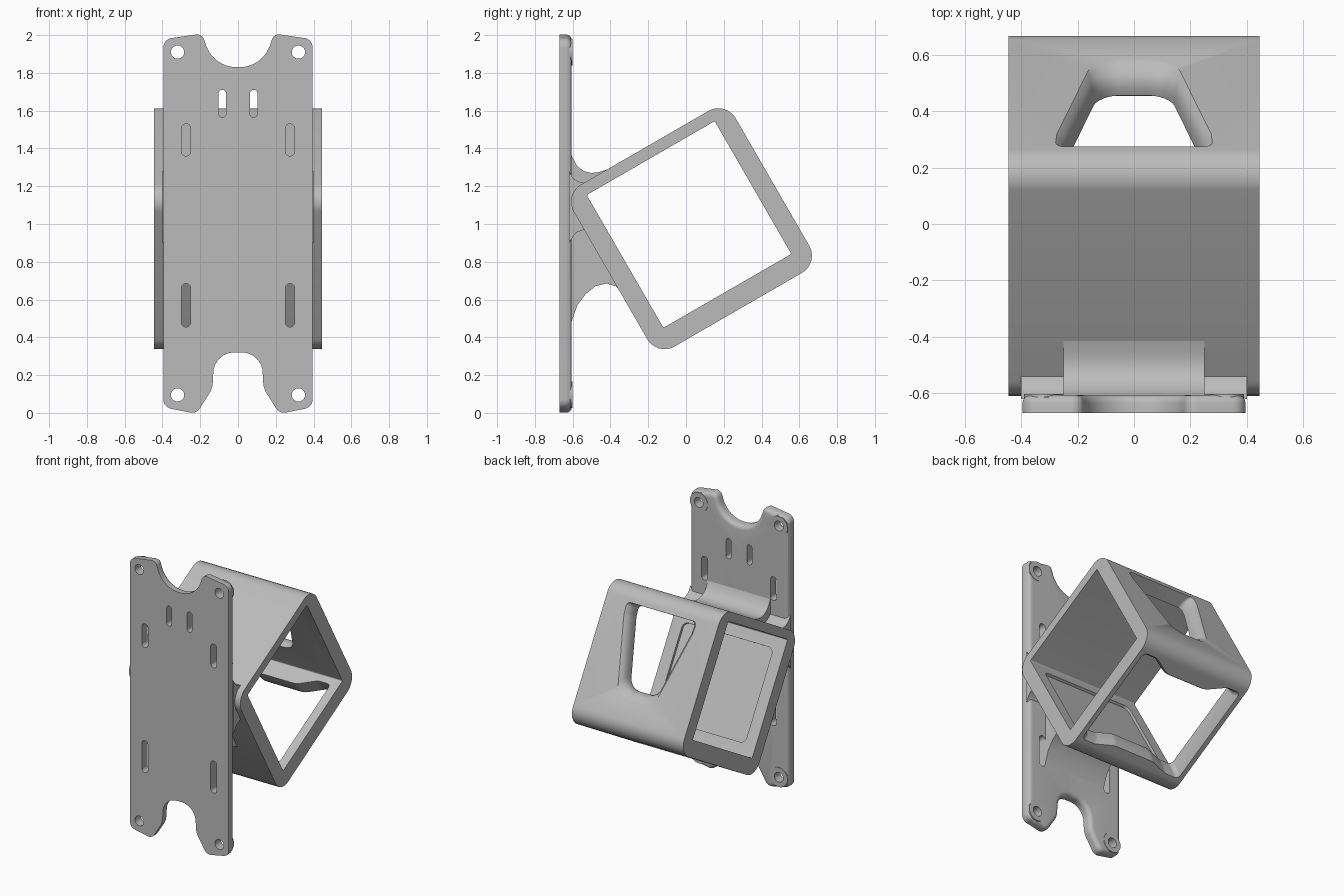
import bpy, bmesh, math
from mathutils import Vector

if "Cube" in bpy.data.objects:
    bpy.data.objects.remove(bpy.data.objects["Cube"], do_unlink=True)

grey = bpy.data.materials.new("plain grey")
grey.use_nodes = True
grey.diffuse_color = (0.5, 0.5, 0.5, 1)
grey.node_tree.nodes["Principled BSDF"].inputs["Base Color"].default_value = (0.5, 0.5, 0.5, 1)


def rounded(corners, steps=8):
    """Round every corner (a, b, radius) of a closed outline."""
    out = []
    n = len(corners)
    for i, (a, b, r) in enumerate(corners):
        p = Vector((a, b))
        if r == 0:
            out.append(p)
            continue
        d1 = (Vector(corners[i - 1][:2]) - p).normalized()
        d2 = (Vector(corners[(i + 1) % n][:2]) - p).normalized()
        half = d1.angle(d2) / 2
        t = r / math.tan(half)
        c = p + (d1 + d2).normalized() * (r / math.sin(half))
        va, vb = p + d1 * t - c, p + d2 * t - c
        out += [c + va.lerp(vb, k / steps).normalized() * r for k in range(steps + 1)]
    return out


def mirrored(half):
    return half + [(-a, b, r) for a, b, r in reversed(half)]


def box_outline(a0, a1, b0, b1, r):
    return rounded([(a0, b0, r), (a1, b0, r), (a1, b1, r), (a0, b1, r)])


def loft(name, rings, back_round=0):
    """Skin a stack of rings, close both ends, optionally round the last rim."""
    bm = bmesh.new()
    loops = [[bm.verts.new(p) for p in ring] for ring in rings]
    n = len(loops[0])
    for lo, hi in zip(loops, loops[1:]):
        for i in range(n):
            j = (i + 1) % n
            bm.faces.new((lo[i], lo[j], hi[j], hi[i]))
    bm.faces.new(loops[0])
    cap = bm.faces.new(loops[-1])
    bmesh.ops.recalc_face_normals(bm, faces=bm.faces)
    if back_round:
        bmesh.ops.bevel(bm, geom=list(cap.edges), offset=back_round, segments=4,
                        profile=0.5, affect='EDGES', clamp_overlap=False)
    mesh = bpy.data.meshes.new(name)
    bm.to_mesh(mesh)
    bm.free()
    mesh.materials.append(grey)
    ob = bpy.data.objects.new(name, mesh)
    bpy.context.collection.objects.link(ob)
    return ob


def combine(target, tool, operation='DIFFERENCE'):
    tool.hide_render = True
    mod = target.modifiers.new("combine", 'BOOLEAN')
    mod.operation, mod.object, mod.solver = operation, tool, 'EXACT'
    bpy.context.view_layer.objects.active = target
    bpy.ops.object.modifier_apply(modifier=mod.name)
    bpy.data.objects.remove(tool, do_unlink=True)


def upright(name, outline, y0, y1, back_round=0):
    return loft(name, [[(p.x, y, p.y) for p in outline] for y in (y0, y1)], back_round)


def across(name, outline, half_width):
    return loft(name, [[(x, p[0], p[1]) for p in outline] for x in (-half_width, half_width)])


# Sleeve frame: x across, u towards the back wall, v towards the top wall
COS, SIN = math.cos(math.radians(30)), 0.5


def tilt(x, u, v):
    return (x, 0.029 + COS * u - SIN * v, 0.975 + SIN * u + COS * v)


# Mounting plate with notched ends
plate_half = [(0.13, 1.83, 0.17), (0.19, 2.008, 0.04), (0.395, 1.978, 0.05),
              (0.395, 0.03, 0.05), (0.22, -0.005, 0.05), (0.135, 0.13, 0.12),
              (0.125, 0.32, 0.11)]
plate = upright("mounting_plate", rounded(mirrored(plate_half)), -0.67, -0.605, 0.03)

# Corner bosses with screw holes, and strap slots
for side in (-1, 1):
    for z in (0.095, 1.91):
        x = side * 0.32
        boss = upright("boss", box_outline(x - .07, x + .07, z - .07, z + .07, .069),
                       -0.655, -0.602)
        combine(plate, boss, 'UNION')
for side in (-1, 1):
    for x, z0, z1, w in ((0.32, 0.06, 0.13, 0.035), (0.32, 1.875, 1.945, 0.035),
                         (0.275, 0.455, 0.685, 0.024), (0.275, 1.36, 1.53, 0.024),
                         (0.083, 1.565, 1.71, 0.02)):
        x *= side
        slot = upright("slot", box_outline(x - w, x + w, z0, z1, w - 0.0005), -0.8, -0.5)
        combine(plate, slot)

# Square sleeve, open at both sides
HALF = 0.445
outer = box_outline(-0.495, 0.495, -0.495, 0.495, 0.105)
sleeve = loft("tilted_sleeve", [[tilt(x, p.x, p.y) for p in outer] for x in (-HALF, HALF)])
inner = box_outline(-0.391, 0.391, -0.38, 0.432, 0.008)
combine(sleeve, loft("bore", [[tilt(x, p.x, p.y) for p in inner] for x in (-0.6, 0.6)]))

# Tapered opening in the back wall, flaring outwards
back_shape = rounded(mirrored([(0.245, 0.366, 0.025), (0.24, 0.29, 0.04), (0.125, -0.175, 0.1)]))
top = 0.366
rings = [[tilt(p.x * s, u, top + (p.y - top) * s) for p in back_shape]
         for u, s in ((0.33, 1), (0.42, 1), (0.45, 1.02), (0.475, 1.06), (0.49, 1.12), (0.51, 1.2))]
combine(sleeve, loft("back_opening", rings))

# Wide opening in the bottom wall with bulging front and rear rims
floor_shape = rounded(mirrored([(0.15, 0.27, 0.1), (0.28, 0.34, 0.08), (0.38, 0.34, 0.03),
                                (0.38, -0.34, 0.03), (0.28, -0.34, 0.08), (0.15, -0.3, 0.1)]))
rings = [[tilt(p.x * s, p.y * s, v) for p in floor_shape]
         for v, s in ((-0.3, 1), (-0.43, 1), (-0.46, 1.02), (-0.48, 1.05), (-0.51, 1.11))]
combine(sleeve, loft("floor_opening", rings))

# Shallow recess inside the front wall
pocket = box_outline(-0.36, 0.36, -0.3, 0.35, 0.04)
combine(sleeve, loft("recess", [[tilt(p.x, u, p.y) for p in pocket] for u in (-0.41, -0.3)]))

# Joints between plate and sleeve, as curved side profiles
across("wide_joint", [(-.62, 1.28), (-.60, 1.245), (-.57, 1.225), (-.53, 1.215), (-.55, 1.15),
                      (-.49, .96), (-.54, .97), (-.58, .955), (-.60, .93), (-.62, .90)], 0.40)
across("upper_fillet", [(-.62, 1.40), (-.60, 1.35), (-.575, 1.305), (-.54, 1.28), (-.50, 1.27),
                        (-.46, 1.275), (-.41, 1.292), (-.42, 1.26), (-.55, 1.18), (-.62, 1.15)], 0.25)
across("lower_web", [(-.62, .44), (-.60, .50), (-.575, .57), (-.53, .63), (-.48, .67), (-.42, .685),
                     (-.37, .67), (-.34, .64), (-.31, .65), (-.48, .97), (-.62, .97)], 0.25)

# Smooth the curved surfaces, keep the corners crisp
for ob in bpy.context.collection.objects:
    if ob.type == 'MESH' and grey.name in ob.data.materials:
        bpy.ops.object.select_all(action='DESELECT')
        ob.select_set(True)
        bpy.context.view_layer.objects.active = ob
        bpy.ops.object.shade_smooth_by_angle(angle=math.radians(35))
